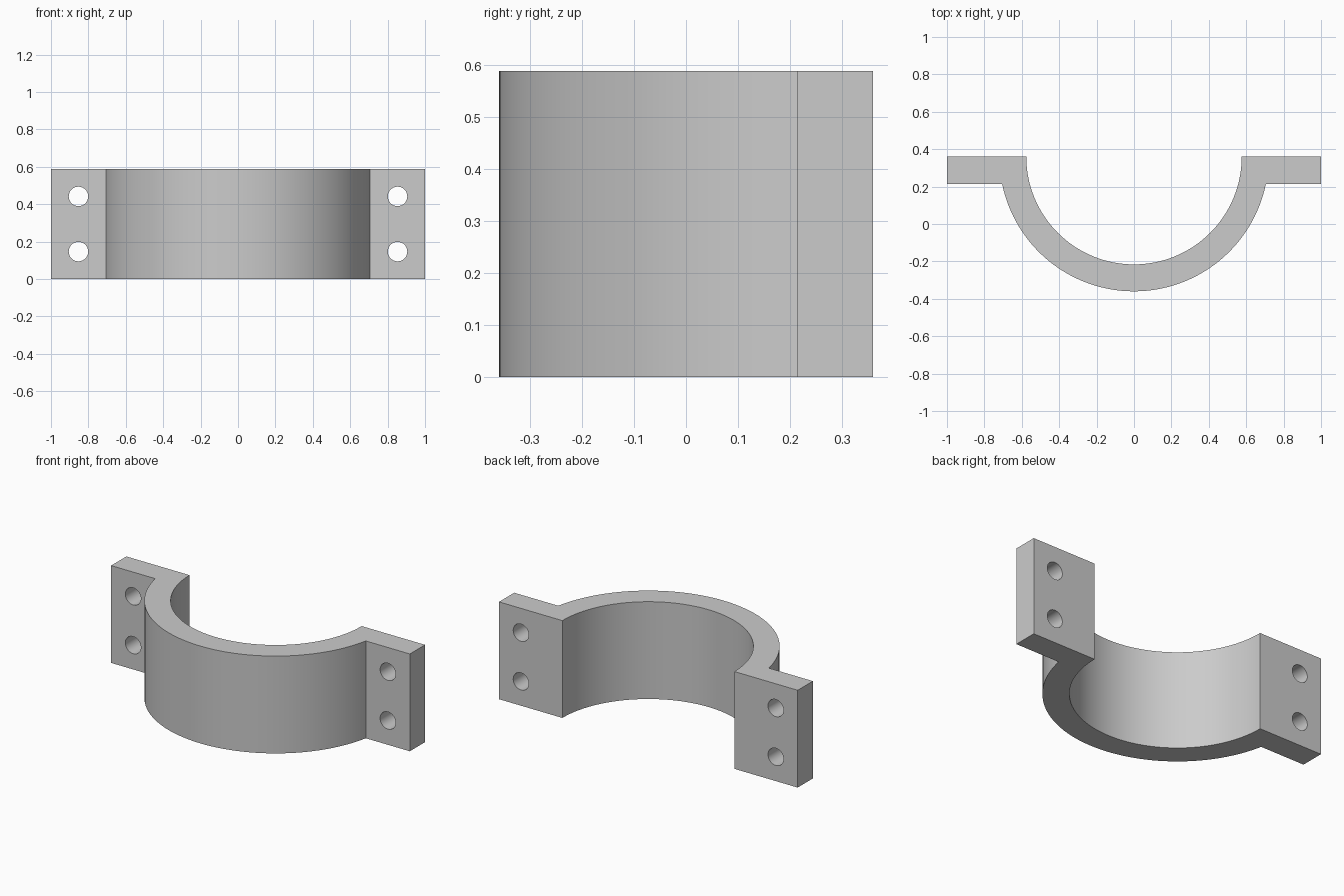
import bpy, bmesh
from math import sin, cos, asin, pi, radians
from mathutils import Matrix

HEIGHT = 0.589
BACK, FLANGE_FRONT = 0.36, 0.215   # flange faces in y
R_OUT, R_IN = 0.72, 0.576
HOLE_X, HOLE_R = 0.853, 0.052
HOLE_Z = (0.147, 0.442)
STEPS = 64

cube = bpy.data.objects.get("Cube")
if cube:
    bpy.data.objects.remove(cube, do_unlink=True)

grey = bpy.data.materials.new("plain grey")
grey.use_nodes = True
colour = (0.6, 0.6, 0.6, 1)
grey.diffuse_color = colour
grey.node_tree.nodes["Principled BSDF"].inputs["Base Color"].default_value = colour


def make_object(name, bm):
    bmesh.ops.recalc_face_normals(bm, faces=bm.faces)
    mesh = bpy.data.meshes.new(name)
    bm.to_mesh(mesh)
    bm.free()
    mesh.materials.append(grey)
    obj = bpy.data.objects.new(name, mesh)
    bpy.context.collection.objects.link(obj)
    return obj


def arc(radius, start, end):
    """Points on a circle about the bore axis."""
    angles = [start + (end - start) * i / STEPS for i in range(STEPS + 1)]
    return [(radius * cos(a), BACK + radius * sin(a)) for a in angles]


# Clamp half: saddle arc with a flange on each side, extruded upward
dip = asin((BACK - FLANGE_FRONT) / R_OUT)
profile = [(-1, BACK), (-1, FLANGE_FRONT)]
profile += arc(R_OUT, pi + dip, 2 * pi - dip)
profile += [(1, FLANGE_FRONT), (1, BACK)]
profile += arc(R_IN, 2 * pi, pi)

bm = bmesh.new()
base = bm.faces.new([bm.verts.new((x, y, 0)) for x, y in profile])
top = bmesh.ops.extrude_face_region(bm, geom=[base], use_keep_orig=True)["geom"]
bmesh.ops.translate(bm, vec=(0, 0, HEIGHT),
                    verts=[v for v in top if isinstance(v, bmesh.types.BMVert)])
clamp = make_object("clamp_half", bm)

# Bolt holes: two through each flange
bm = bmesh.new()
for x in (-HOLE_X, HOLE_X):
    for z in HOLE_Z:
        place = Matrix.Translation((x, (BACK + FLANGE_FRONT) / 2, z)) @ Matrix.Rotation(pi / 2, 4, "X")
        bmesh.ops.create_cone(bm, cap_ends=True, segments=40, radius1=HOLE_R,
                              radius2=HOLE_R, depth=0.4, matrix=place)
cutter = make_object("bolt_hole_cutter", bm)

cut = clamp.modifiers.new("bolt_holes", "BOOLEAN")
cut.operation = "DIFFERENCE"
cut.solver = "EXACT"
cut.object = cutter

for obj in bpy.context.selected_objects:
    obj.select_set(False)
clamp.select_set(True)
bpy.context.view_layer.objects.active = clamp
bpy.ops.object.modifier_apply(modifier=cut.name)
bpy.data.objects.remove(cutter, do_unlink=True)
bpy.ops.object.shade_smooth_by_angle(angle=radians(30))
